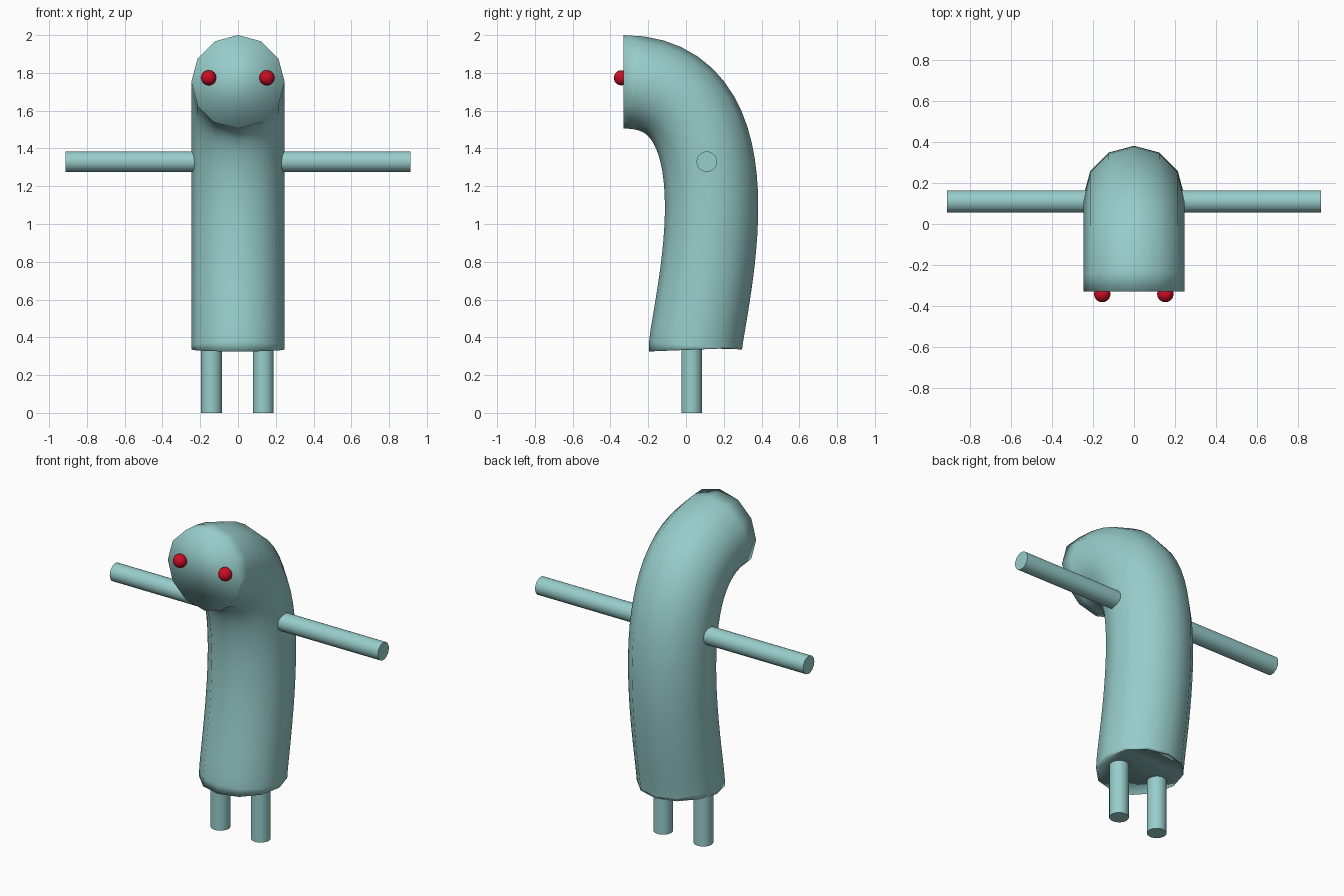
import bpy, bmesh, math
from mathutils import Vector

cube = bpy.data.objects.get("Cube")
if cube:
    bpy.data.objects.remove(cube, do_unlink=True)


def material(name, color):
    m = bpy.data.materials.new(name)
    m.use_nodes = True
    m.diffuse_color = (*color, 1)
    m.node_tree.nodes["Principled BSDF"].inputs["Base Color"].default_value = (*color, 1)
    return m


TEAL = material("pale teal", (0.31, 0.61, 0.59))
RED = material("deep red", (0.60, 0.004, 0.018))


def finish(obj, name, mat):
    obj.name = obj.data.name = name
    obj.data.materials.append(mat)
    return obj


def rod(name, start, end, radius):
    """Round rod between two points."""
    a, b = Vector(start), Vector(end)
    bpy.ops.mesh.primitive_cylinder_add(
        vertices=32, radius=radius, depth=(b - a).length, location=(a + b) / 2,
        rotation=(b - a).to_track_quat('Z', 'Y').to_euler())
    bpy.ops.object.shade_smooth_by_angle(angle=math.radians(40))
    return finish(bpy.context.object, name, TEAL)


# Body: a twelve-sided tube swept along a bent path in the y-z plane
P = [Vector(p) for p in ((0, 0.05, 0.335), (0, 0.044, 0.485), (0, 0.41, 1.753), (0, -0.33, 1.753))]
SIDES, STEPS, RADIUS = 12, 28, 0.247
side = Vector((1, 0, 0))
bm = bmesh.new()
rings = []
for i in range(STEPS + 1):
    t = i / STEPS
    s = 1 - t
    centre = P[0] * s**3 + P[1] * 3 * s * s * t + P[2] * 3 * s * t * t + P[3] * t**3
    tangent = (P[1] - P[0]) * s * s + (P[2] - P[1]) * 2 * s * t + (P[3] - P[2]) * t * t
    up = tangent.normalized().cross(side)
    rings.append([bm.verts.new(centre + RADIUS * (side * math.cos(a) + up * math.sin(a)))
                  for a in (2 * math.pi * k / SIDES for k in range(SIDES))])
for r0, r1 in zip(rings, rings[1:]):
    for k in range(SIDES):
        n = (k + 1) % SIDES
        bm.faces.new((r0[k], r0[n], r1[n], r1[k]))
bm.faces.new(rings[0])
bm.faces.new(rings[-1])
bmesh.ops.recalc_face_normals(bm, faces=bm.faces[:])
for f in bm.faces:
    f.smooth = True
mesh = bpy.data.meshes.new("body")
bm.to_mesh(mesh)
bm.free()
body = bpy.data.objects.new("body", mesh)
bpy.context.collection.objects.link(body)
finish(body, "body", TEAL)

# Arms, legs and eyes, once per side
for label, sx in (("left", 1), ("right", -1)):
    rod(label + "_arm", (sx * 0.1, 0.11, 1.33), (sx * 0.913, 0.11, 1.33), 0.054)
    leg_x = sx * 0.137 - 0.003
    rod(label + "_leg", (leg_x, 0.03, 0), (leg_x, 0.03, 0.45), 0.055)
    bpy.ops.mesh.primitive_uv_sphere_add(
        segments=24, ring_count=16, radius=0.04, location=(sx * 0.154 - 0.001, -0.342, 1.774))
    bpy.ops.object.shade_smooth()
    finish(bpy.context.object, label + "_eye", RED)
